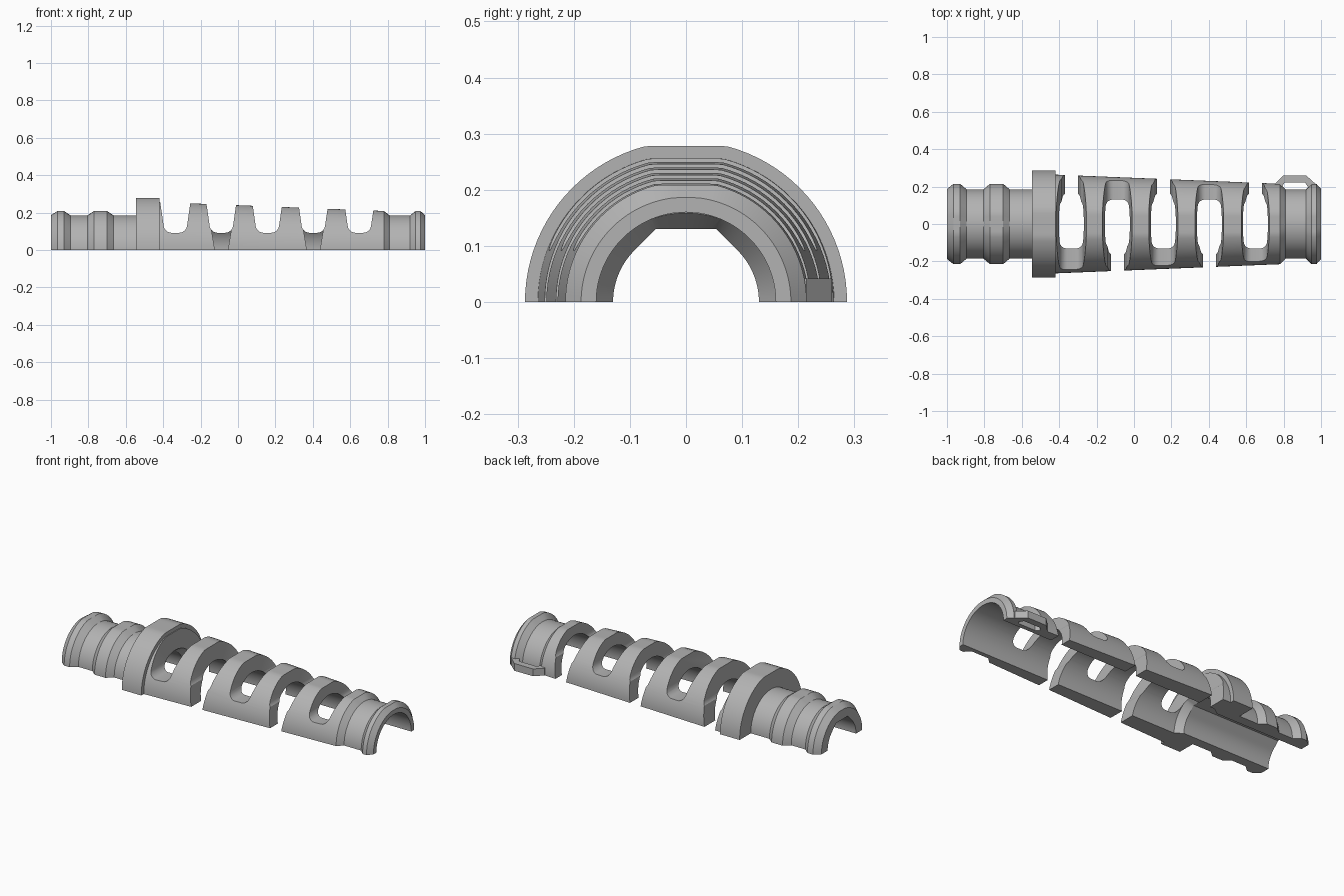
import bpy, bmesh, math

cube = bpy.data.objects.get("Cube")
if cube:
    bpy.data.objects.remove(cube)

grey = bpy.data.materials.new("plain grey")
grey.use_nodes = True
grey.diffuse_color = (0.45, 0.45, 0.45, 1)
grey.node_tree.nodes["Principled BSDF"].inputs["Base Color"].default_value = (0.45, 0.45, 0.45, 1)

STEPS = 48


def add_object(name, bm):
    bmesh.ops.recalc_face_normals(bm, faces=bm.faces[:])
    mesh = bpy.data.meshes.new(name)
    bm.to_mesh(mesh)
    bm.free()
    mesh.materials.append(grey)
    obj = bpy.data.objects.new(name, mesh)
    bpy.context.collection.objects.link(obj)
    return obj


def prism(name, outline, start, depth):
    """Extrude a closed outline of 3D points along a vector."""
    bm = bmesh.new()
    face = bm.faces.new([bm.verts.new(p) for p in outline])
    top = bmesh.ops.extrude_face_region(bm, geom=[face])["geom"]
    moved = [v for v in top if isinstance(v, bmesh.types.BMVert)]
    bmesh.ops.translate(bm, verts=bm.verts[:], vec=start)
    bmesh.ops.translate(bm, verts=moved, vec=depth)
    return add_object(name, bm)


def outer_point(x, r, a):
    # crests are flattened on top, necks stay round
    return x, r * math.cos(a), min(r * math.sin(a), max(0.97 * r, 0.186))


def bore_point(x, r, a):
    # narrow bore turns octagonal in its upper half
    if r < 0.15:
        b = min(a, math.pi - a)
        if b > math.pi / 4:
            r /= max(math.cos(b - math.pi / 4), math.sin(b))
    return x, r * math.cos(a), r * math.sin(a)


# Half sleeve: ribbed tail, collar, tapering body, grooved tip
outer = [(-1, .187), (-.965, .215), (-.93, .215), (-.895, .185),
         (-.805, .185), (-.77, .215), (-.70, .215), (-.665, .185),
         (-.545, .185), (-.545, .287), (-.42, .287), (-.42, .264),
         (.78, .215), (.81, .185), (.92, .185), (.95, .215), (.975, .215), (1, .187)]
bore = [(1, .16), (-.40, .16), (-.44, .13), (-1, .13)]
bm = bmesh.new()
rows = []
for i in range(STEPS + 1):
    a = math.pi * i / STEPS
    points = [outer_point(x, r, a) for x, r in outer] + [bore_point(x, r, a) for x, r in bore]
    rows.append([bm.verts.new(p) for p in points])
count = len(rows[0])
for low, high in zip(rows, rows[1:]):
    for j in range(count):
        k = (j + 1) % count
        bm.faces.new((low[j], low[k], high[k], high[j]))
bm.faces.new(rows[0])
bm.faces.new(rows[-1])
sleeve = add_object("half_sleeve", bm)


# Flex slots, open alternately at the back and the front
def slot_half_width(z):
    return 0.035 + 0.167 * z


FLOOR, ROUND, TOP = 0.092, 0.035, 0.4
corner = []
for i in range(7):
    t = math.pi / 2 * i / 6
    z = FLOOR + ROUND * (1 - math.cos(t))
    corner.append((slot_half_width(z) + 0.006 - ROUND * (1 - math.sin(t)), z))
corner.append((slot_half_width(TOP), TOP))
low = -0.1
wedge = [(slot_half_width(low), low), (slot_half_width(TOP), TOP)]

cutters = []
for i in range(5):
    x = -0.335 + 0.246 * i
    side = 1 if i % 2 == 0 else -1
    for name, half, y0, y1 in (("slot_cutter", corner, -0.4, 0.4),
                               ("slot_opening_cutter", wedge, 0, 0.41 * side)):
        outline = [(px, 0, z) for px, z in half] + [(-px, 0, z) for px, z in reversed(half)]
        cutters.append(prism(name, outline, (x, y0, 0), (0, y1 - y0, 0)))

for cutter in cutters:
    cutter.hide_render = True
    mod = sleeve.modifiers.new("slot", "BOOLEAN")
    mod.operation = "DIFFERENCE"
    mod.solver = "EXACT"
    mod.object = cutter

# Bake the cuts and drop the cutters
bpy.context.view_layer.update()
evaluated = sleeve.evaluated_get(bpy.context.evaluated_depsgraph_get())
cut_mesh = bpy.data.meshes.new_from_object(evaluated)
sleeve.modifiers.clear()
sleeve.data = cut_mesh
for cutter in cutters:
    bpy.data.objects.remove(cutter)

# Latch loop beside the tip groove
loop = [(.755, .19), (.755, .217), (.80, .26), (.92, .26), (.97, .215), (.97, .19),
        (.935, .19), (.915, .222), (.805, .222), (.785, .19)]
latch = prism("latch_loop", [(x, y, 0) for x, y in loop], (0, 0, 0), (0, 0, 0.042))

bpy.ops.object.select_all(action="DESELECT")
sleeve.select_set(True)
bpy.context.view_layer.objects.active = sleeve
bpy.ops.object.shade_smooth_by_angle(angle=math.radians(25))
